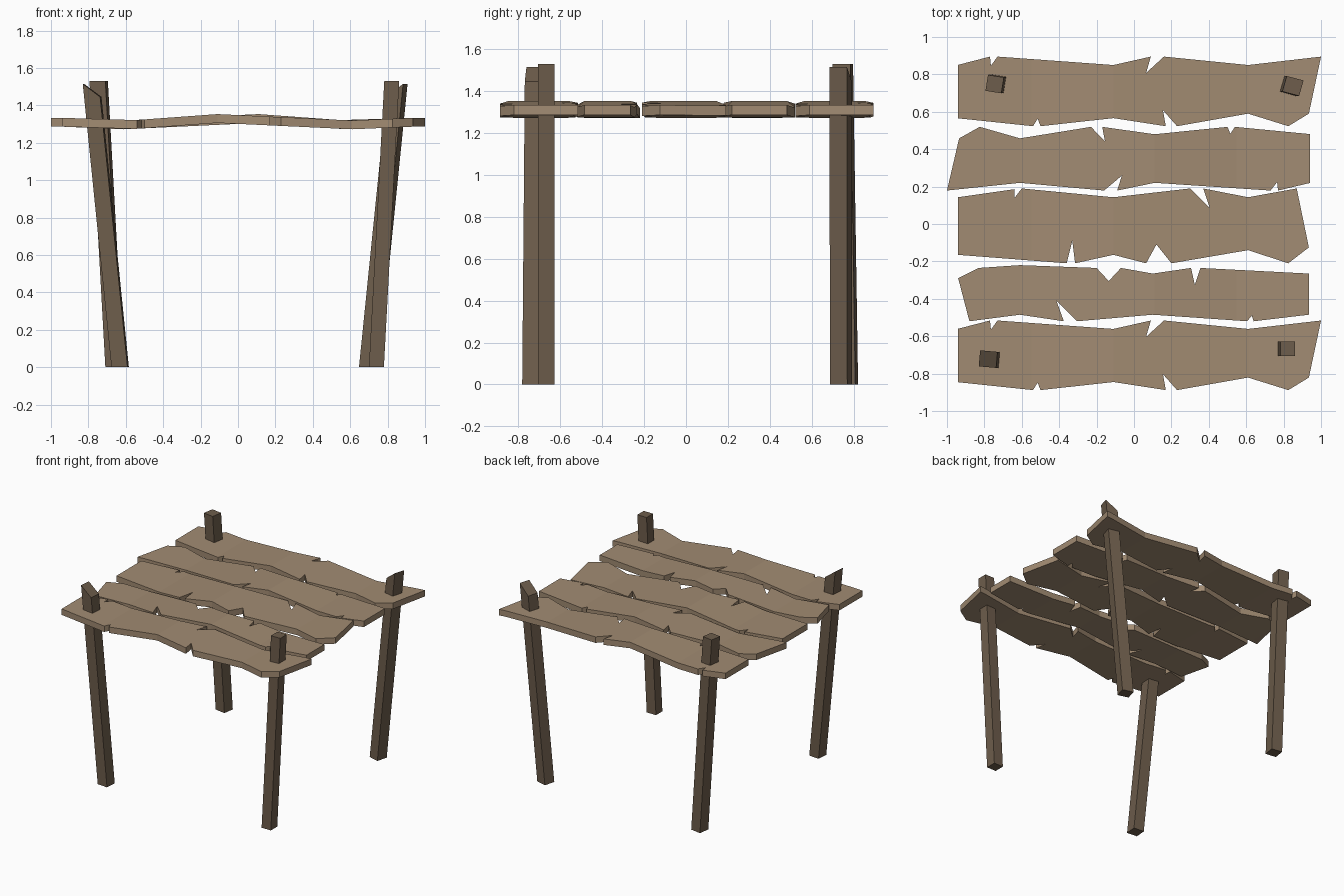
import bpy, bmesh, math
from mathutils import Vector, Matrix

if "Cube" in bpy.data.objects:
    bpy.data.objects.remove(bpy.data.objects["Cube"])


def material(name, col):
    m = bpy.data.materials.new(name)
    m.diffuse_color = (*col, 1)
    m.use_nodes = True
    m.node_tree.nodes["Principled BSDF"].inputs["Base Color"].default_value = m.diffuse_color
    return m


plank_wood = material("light weathered wood", (0.36, 0.26, 0.17))
leg_wood = material("dark wood", (0.155, 0.11, 0.072))


def finish(bm, name, mat):
    bmesh.ops.recalc_face_normals(bm, faces=bm.faces)
    me = bpy.data.meshes.new(name)
    bm.to_mesh(me)
    bm.free()
    me.materials.append(mat)
    ob = bpy.data.objects.new(name, me)
    bpy.context.collection.objects.link(ob)


# Gentle warp along each plank: (x, height offset)
WARP = [(-1.1, 0), (-0.94, 0), (-0.55, -0.012), (-0.11, 0.02), (0.61, -0.014), (0.94, 0), (1.1, 0)]


def warp(x):
    for (x0, z0), (x1, z1) in zip(WARP, WARP[1:]):
        if x <= x1:
            return z0 + (z1 - z0) * (x - x0) / (x1 - x0)
    return 0


def plank(name, outline, cy=0.0, sy=1.0, turn=1):
    """Jagged outline, thickened, cut at the warp lines, bent, optionally half-turned."""
    bm = bmesh.new()
    f = bm.faces.new([bm.verts.new((x, y, 1.286)) for x, y in outline])
    ext = bmesh.ops.extrude_face_region(bm, geom=[f])
    for v in ext["geom"]:
        if isinstance(v, bmesh.types.BMVert):
            v.co.z += 0.047
    for x, _ in WARP[1:-1]:
        bmesh.ops.bisect_plane(bm, geom=bm.verts[:] + bm.edges[:] + bm.faces[:],
                               plane_co=(x + 0.001, 0, 0), plane_no=(1, 0, 0), dist=1e-5)
    for v in bm.verts:
        v.co.z += warp(v.co.x)
        v.co.x *= turn
        v.co.y = v.co.y * sy * turn + cy
    finish(bm, name, plank_wood)


# Outlines centred on y = 0
wide = [(-.94, .143), (-.77, .187), (-.765, .138), (-.73, .187), (-.11, .142), (.09, .187), (.065, .10),
        (.16, .187), (.61, .142), (1.0, .187), (.935, -.118), (.825, -.185), (.61, -.118), (.23, -.185),
        (.155, -.10), (.17, -.185), (-.11, -.142), (-.50, -.185), (-.515, -.145), (-.54, -.185), (-.94, -.143)]
middle = [(-.94, .15), (-.64, .193), (-.64, .145), (-.60, .197), (-.11, .15), (.30, .197), (.405, .093),
          (.37, .197), (.61, .15), (.87, .197), (.935, -.118), (.825, -.203), (.61, -.133), (.20, -.203),
          (.12, -.103), (.065, -.203), (-.11, -.158), (-.315, -.203), (-.33, -.083), (-.36, -.203), (-.94, -.158)]
narrow = [(.94, -.08), (.83, -.135), (.61, -.15), (.20, -.135), (.135, -.065), (.07, -.135), (-.10, -.105),
          (-.305, -.135), (-.325, -.045), (-.355, -.135), (-.935, -.105), (-.935, .115), (-.64, .15),
          (-.63, .12), (-.605, .15), (-.10, .115), (.305, .15), (.415, .04), (.375, .15), (.61, .115), (.88, .15)]

plank("back_plank", wide, 0.708)
plank("second_plank", wide, 0.35, 0.915, -1)
plank("middle_plank", middle, -0.007)
plank("fourth_plank", narrow, -0.37, 1, -1)
plank("front_plank", wide, -0.703)


def leg(name, base, top, angle, z_out, z_in, s=0.043):
    """Leaning square post; the outer and inner top edges may differ in height."""
    bm = bmesh.new()
    bmesh.ops.create_cube(bm, size=2)
    rot = Matrix.Rotation(math.radians(angle), 3, 'Z')
    side = 1 if base[0] > 0 else -1
    for v in bm.verts:
        off = rot @ Vector((v.co.x * s, v.co.y * s, 0))
        z = 0 if v.co.z < 0 else (z_out if v.co.x * side > 0 else z_in)
        c = Vector(base).lerp(Vector(top), z / 1.53)
        v.co = Vector((c.x + off.x, c.y + off.y, z))
    finish(bm, name, leg_wood)


# Posts poking up through the planks
leg("front_left_leg", (-.63, -.735), (-.785, -.722), -5, 1.515, 1.445)
leg("front_right_leg", (.74, -.667), (.822, -.667), 0, 1.53, 1.53, 0.04)
leg("back_left_leg", (-.66, .772), (-.745, .748), -9, 1.53, 1.53)
leg("back_right_leg", (.70, .74), (.855, .738), -16, 1.515, 1.445)
